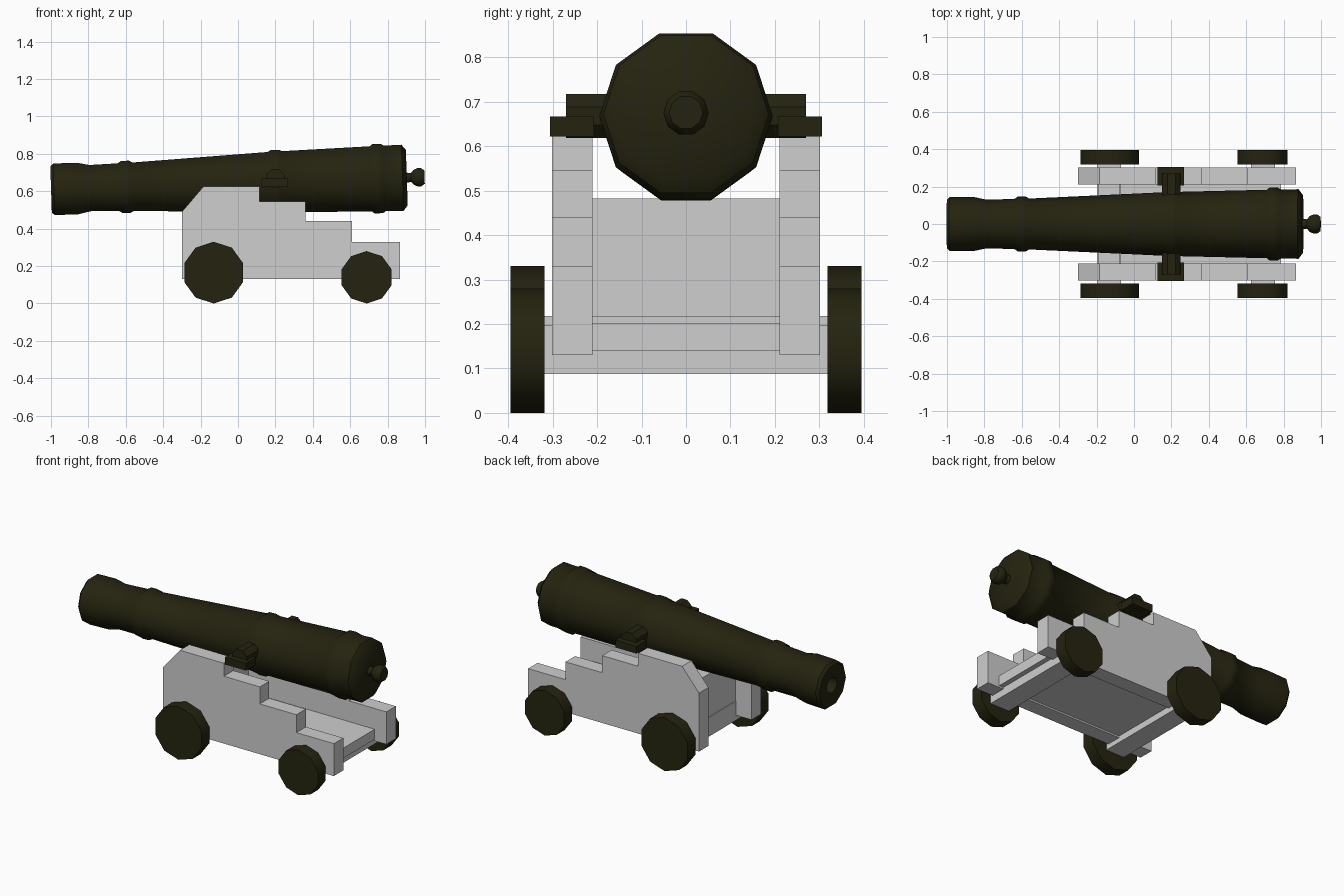
import bpy, bmesh, math
from mathutils import Matrix, Vector

cube = bpy.data.objects.get("Cube")
if cube:
    bpy.data.objects.remove(cube)


def material(name, colour):
    m = bpy.data.materials.new(name)
    m.use_nodes = True
    m.diffuse_color = colour
    bsdf = next(n for n in m.node_tree.nodes if n.type == 'BSDF_PRINCIPLED')
    bsdf.inputs["Base Color"].default_value = colour
    return m


IRON = material("dark iron", (0.018, 0.017, 0.005, 1))
WOOD = material("pale grey wood", (0.62, 0.62, 0.62, 1))


def finish(bm, name, mat, smooth=False):
    bmesh.ops.recalc_face_normals(bm, faces=bm.faces)
    mesh = bpy.data.meshes.new(name)
    bm.to_mesh(mesh)
    bm.free()
    mesh.materials.append(mat)
    if smooth:
        mesh.shade_smooth()
        mesh.set_sharp_from_angle(angle=math.radians(40))
    obj = bpy.data.objects.new(name, mesh)
    bpy.context.collection.objects.link(obj)
    return obj


def box(name, mat, x, y, z):
    bm = bmesh.new()
    bmesh.ops.create_cube(bm, size=1)
    for v in bm.verts:
        v.co = Vector(r[0] + (c + 0.5) * (r[1] - r[0]) for c, r in zip(v.co, (x, y, z)))
    return finish(bm, name, mat)


def lathe(name, mat, profile, sides, phase=0.0):
    """Revolve (distance, radius) points about the x axis and cap both ends."""
    bm = bmesh.new()
    rings = []
    for d, r in profile:
        angles = [phase + math.tau * i / sides for i in range(sides)]
        rings.append([bm.verts.new((d, r * math.cos(a), r * math.sin(a))) for a in angles])
    for a, b in zip(rings, rings[1:]):
        for i in range(sides):
            j = (i + 1) % sides
            bm.faces.new((a[i], a[j], b[j], b[i]))
    bm.faces.new(rings[0])
    bm.faces.new(rings[-1])
    return finish(bm, name, mat, True)


def place(obj, x, z, turn):
    obj.matrix_world = Matrix.Translation((x, 0, z)) @ turn


# Barrel with bore, muzzle swell, reinforcing bands and breech
TILT = Matrix.Rotation(-0.033, 4, 'Y')
barrel = lathe("barrel", IRON, [
    (-0.88, 0.05), (-0.995, 0.05), (-1.0, 0.13), (-0.985, 0.145), (-0.86, 0.145),
    (-0.79, 0.13), (-0.64, 0.134), (-0.62, 0.147), (-0.58, 0.147), (-0.56, 0.136),
    (0.165, 0.17), (0.18, 0.18), (0.225, 0.18), (0.24, 0.172), (0.71, 0.183),
    (0.725, 0.195), (0.77, 0.195), (0.785, 0.184), (0.88, 0.186), (0.903, 0.156)], 10)
place(barrel, 0, 0.643, TILT)

# Knob behind the breech
knob = lathe("breech_knob", IRON, [
    (0.89, 0.03), (0.925, 0.025), (0.94, 0.042), (0.96, 0.051),
    (0.98, 0.051), (0.998, 0.038)], 10)
place(knob, 0, 0.643, TILT)

# Trunnion through the barrel
trunnion = lathe("trunnion", IRON, [(-0.27, 0.054), (0.27, 0.054)], 8, math.pi / 8)
place(trunnion, 0.2, 0.668, Matrix.Rotation(math.pi / 2, 4, 'Z'))

# Stepped cheek outline
CHEEK = [(-0.30, 0.13), (0.865, 0.13), (0.865, 0.33), (0.61, 0.33), (0.61, 0.44),
         (0.36, 0.44), (0.36, 0.545), (0.115, 0.545), (0.115, 0.625),
         (-0.185, 0.625), (-0.30, 0.49)]

for side, s in (("left", 1), ("right", -1)):
    # "left" is the +y side of the carriage
    bm = bmesh.new()
    face = bm.faces.new([bm.verts.new((x, s * 0.21, z)) for x, z in CHEEK])
    out = bmesh.ops.extrude_face_region(bm, geom=[face])["geom"]
    bmesh.ops.translate(bm, vec=(0, s * 0.092, 0),
                        verts=[g for g in out if isinstance(g, bmesh.types.BMVert)])
    finish(bm, "cheek_" + side, WOOD)

    # Clamp plate over the trunnion
    box("trunnion_clamp_" + side, IRON, (0.125, 0.268),
        sorted((s * 0.207, s * 0.306)), (0.622, 0.667))

    # Wheels, larger at the muzzle end
    for end, x, r in (("front", -0.13, 0.165), ("rear", 0.6875, 0.14)):
        wheel = lathe(f"{end}_wheel_{side}", IRON,
                      [(s * 0.318, r), (s * 0.395, r)], 10, math.pi / 2)
        place(wheel, x, r, Matrix.Rotation(math.pi / 2, 4, 'Z'))

# Axles, bed and transom
box("front_axle", WOOD, (-0.195, -0.07), (-0.32, 0.32), (0.10, 0.218))
box("rear_axle", WOOD, (0.625, 0.755), (-0.32, 0.32), (0.087, 0.197))
box("bed", WOOD, (-0.19, 0.785), (-0.21, 0.21), (0.14, 0.202))
box("front_transom", WOOD, (-0.19, -0.075), (-0.21, 0.21), (0.14, 0.482))
